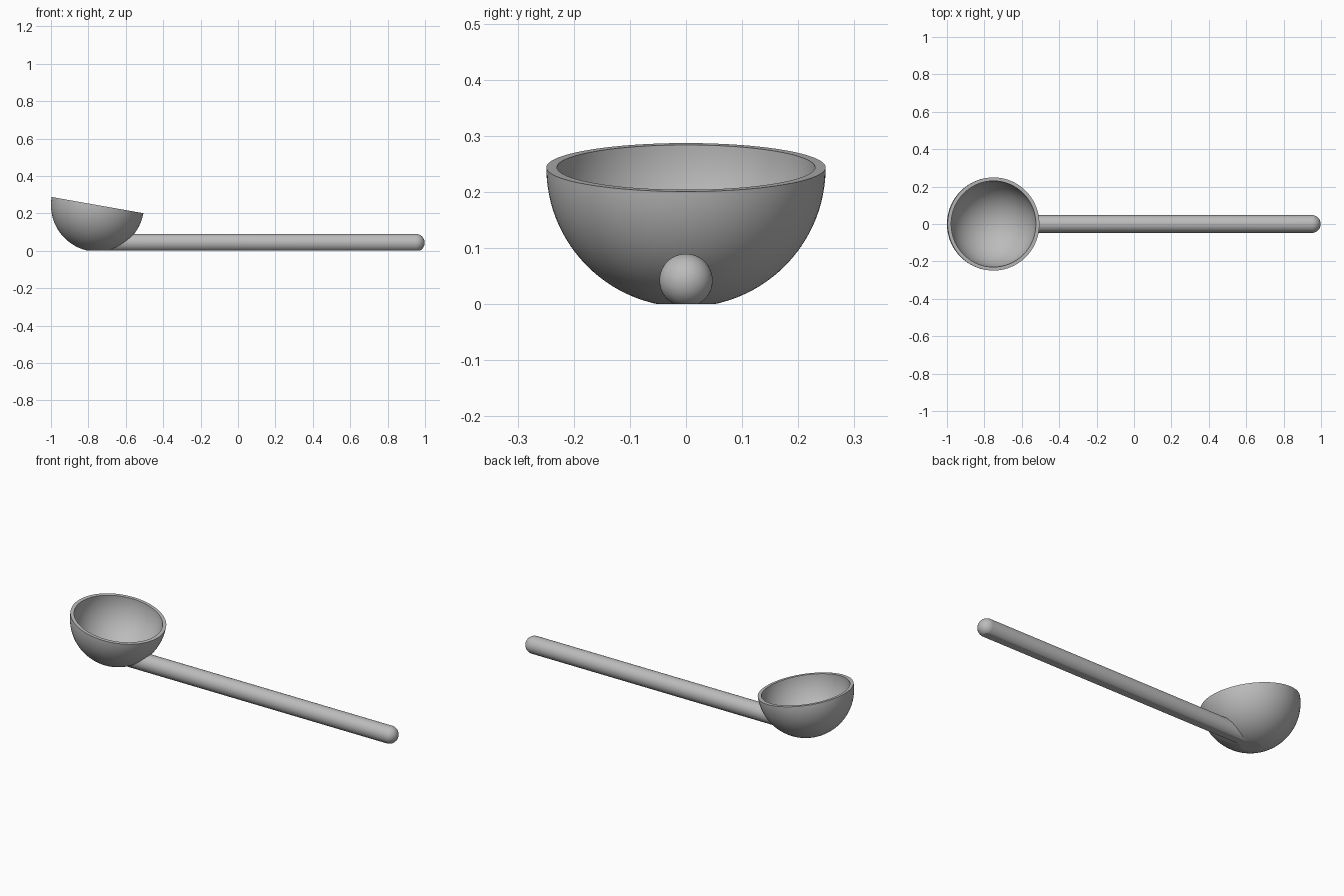
import bpy, bmesh
from math import sin, cos, pi, radians
from mathutils import Matrix, Vector

if "Cube" in bpy.data.objects:
    bpy.data.objects.remove(bpy.data.objects["Cube"])

grey = bpy.data.materials.new("plain grey")
grey.use_nodes = True
grey.diffuse_color = (0.5, 0.5, 0.5, 1)
grey.node_tree.nodes["Principled BSDF"].inputs["Base Color"].default_value = (0.5, 0.5, 0.5, 1)

BOWL_CENTRE = Vector((-0.751, 0, 0.244))
OUTER, INNER = 0.249, 0.230
HANDLE_R, HANDLE_Z = 0.0475, 0.0425


def arc(radius, start, end, steps, z=0):
    """Points (distance from axis, height) along a circular arc."""
    angles = [start + (end - start) * i / steps for i in range(steps + 1)]
    return [(radius * cos(a), z + radius * sin(a)) for a in angles]


def lathe(name, profile, matrix, segments, cuts):
    """Revolve a profile about z, place it, then slice and cap it."""
    bm = bmesh.new()
    verts = [bm.verts.new((r, 0, z)) for r, z in profile]
    edges = [bm.edges.new(pair) for pair in zip(verts, verts[1:])]
    bmesh.ops.spin(bm, geom=verts + edges, cent=(0, 0, 0), axis=(0, 0, 1),
                   angle=2 * pi, steps=segments)
    bmesh.ops.remove_doubles(bm, verts=bm.verts, dist=0.00005)
    bmesh.ops.transform(bm, matrix=matrix, verts=bm.verts)
    for point, normal in cuts:
        bmesh.ops.bisect_plane(bm, geom=bm.verts[:] + bm.edges[:] + bm.faces[:],
                               plane_co=point, plane_no=normal, clear_inner=True)
        bmesh.ops.holes_fill(bm, edges=[e for e in bm.edges if e.is_boundary], sides=0)
    bmesh.ops.recalc_face_normals(bm, faces=bm.faces)
    mesh = bpy.data.meshes.new(name)
    bm.to_mesh(mesh)
    bm.free()
    mesh.materials.append(grey)
    obj = bpy.data.objects.new(name, mesh)
    bpy.context.collection.objects.link(obj)
    bpy.ops.object.select_all(action='DESELECT')
    obj.select_set(True)
    bpy.context.view_layer.objects.active = obj
    bpy.ops.object.shade_smooth_by_angle(angle=radians(10))
    return obj


ground = (Vector((0, 0, 0)), Vector((0, 0, 1)))

# Tilted hemispherical bowl with a flat rim and a small flat foot
bowl_profile = arc(OUTER, -pi / 2, 0, 32) + arc(INNER, 0, -pi / 2, 32)
lathe("bowl", bowl_profile,
      Matrix.Translation(BOWL_CENTRE) @ Matrix.Rotation(radians(10), 4, 'Y'),
      96, [ground])

# Round handle with a domed tip, flat underneath, ending inside the bowl wall
tip = 0.998 - HANDLE_R
handle_profile = [(0, -0.8), (HANDLE_R, -0.8)] + arc(HANDLE_R, 0, pi / 2, 16, tip)
wall_normal = Vector((0.513, 0, -0.858)).normalized()
wall_point = BOWL_CENTRE + wall_normal * (INNER + 0.002)
lathe("handle", handle_profile,
      Matrix.Translation((0, 0, HANDLE_Z)) @ Matrix.Rotation(pi / 2, 4, 'Y'),
      64, [(wall_point, wall_normal), ground])
